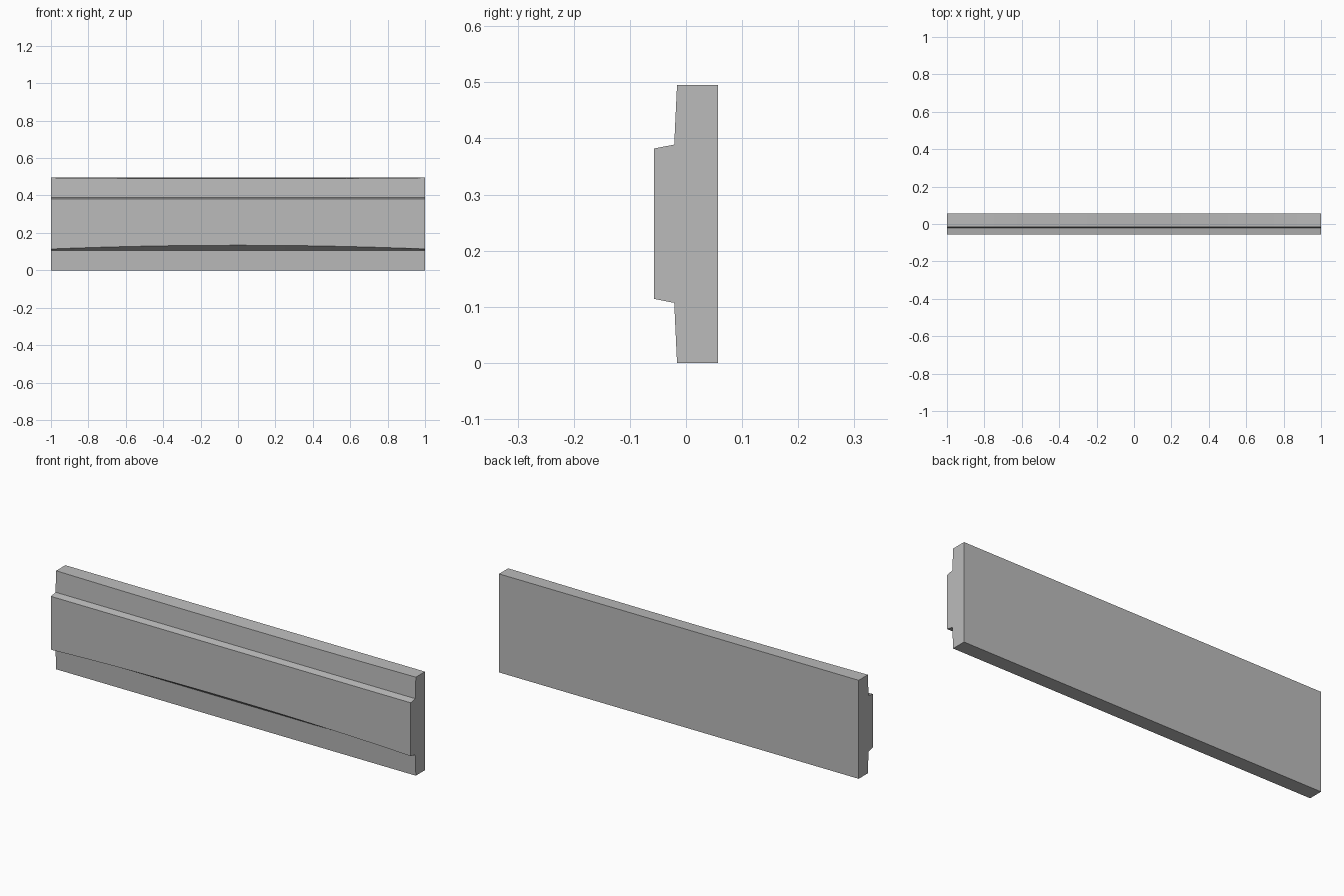
import bpy
import bmesh

cube = bpy.data.objects.get("Cube")
if cube:
    bpy.data.objects.remove(cube, do_unlink=True)

# Plain grey material
grey = bpy.data.materials.new("plain grey")
grey.use_nodes = True
colour = (0.5, 0.5, 0.5, 1)
grey.diffuse_color = colour
grey.node_tree.nodes["Principled BSDF"].inputs["Base Color"].default_value = colour

# Cross-section as (depth, height, bow of that edge at mid length)
PROFILE = [
    (0.057, 0, 0),
    (0.057, 0.495, 0),
    (-0.016, 0.495, -0.005),
    (-0.021, 0.389, 0),
    (-0.057, 0.382, 0),
    (-0.057, 0.114, 0.02),
    (-0.021, 0.107, 0),
    (-0.016, 0, 0),
]
SEGMENTS = 16


def section(bm, x):
    """One ring of the moulding, with the bowed edges shifted in height."""
    bend = 1 - x * x
    return [bm.verts.new((x, y, z + bow * bend)) for y, z, bow in PROFILE]


# Moulded panel swept along its length
bm = bmesh.new()
rings = [section(bm, 2 * i / SEGMENTS - 1) for i in range(SEGMENTS + 1)]
for a, b in zip(rings, rings[1:]):
    for i in range(len(PROFILE)):
        j = (i + 1) % len(PROFILE)
        bm.faces.new((a[i], a[j], b[j], b[i]))
bm.faces.new(rings[0])
bm.faces.new(rings[-1])
bmesh.ops.recalc_face_normals(bm, faces=bm.faces)

mesh = bpy.data.meshes.new("moulded_panel")
bm.to_mesh(mesh)
bm.free()
mesh.materials.append(grey)
panel = bpy.data.objects.new("moulded_panel", mesh)
bpy.context.collection.objects.link(panel)
